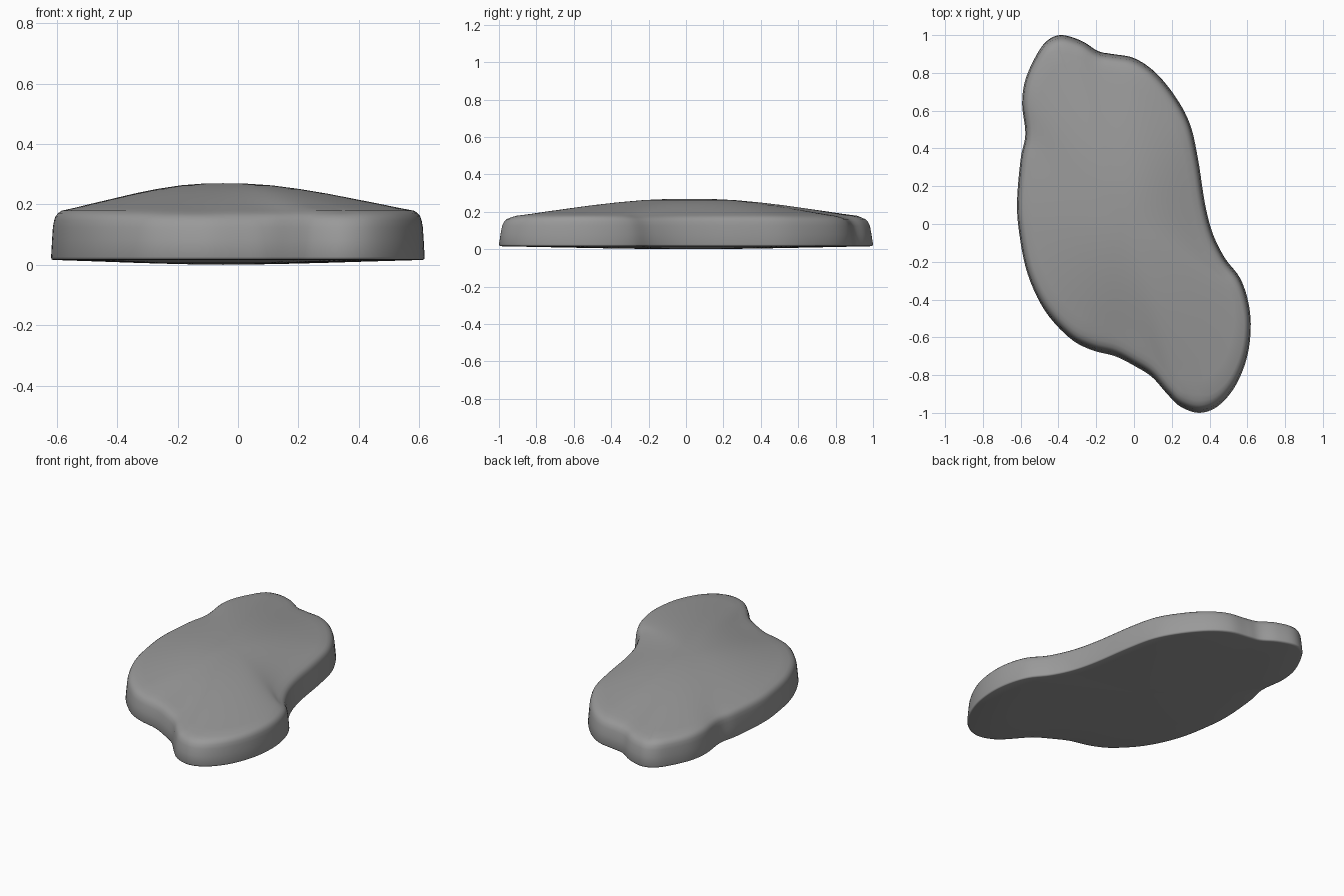
import bpy, bmesh
from mathutils import Vector

if "Cube" in bpy.data.objects:
    bpy.data.objects.remove(bpy.data.objects["Cube"])

# Outline of the slab seen from above, clockwise from the top lobe
OUTLINE = [(-.38, 1), (-.275, .968), (-.19, .915), (-.115, .9), (0, .878), (.11, .805),
           (.217, .677), (.296, .53), (.339, .344), (.376, .106), (.418, -.053),
           (.481, -.18), (.561, -.286), (.605, -.413), (.618, -.555), (.596, -.714),
           (.534, -.862), (.444, -.965), (.344, -1), (.243, -.965), (.175, -.899),
           (.095, -.81), (0, -.75), (-.1, -.7), (-.222, -.668), (-.339, -.605),
           (-.471, -.46), (-.563, -.265), (-.607, -.053), (-.619, .12), (-.6, .344),
           (-.575, .476), (-.592, .635), (-.574, .767), (-.513, .9), (-.455, .974)]
CENTRE = Vector((-.05, .02))


def smooth_loop(pts, steps):
    """Closed Catmull-Rom curve through the points."""
    p = [Vector(q) for q in pts]
    n, out = len(p), []
    for i in range(n):
        a, b, c, d = p[i - 1], p[i], p[(i + 1) % n], p[(i + 2) % n]
        for k in range(steps):
            t = k / steps
            out.append(.5 * (2 * b + (c - a) * t + (2 * a - 5 * b + 4 * c - d) * t * t
                             + (3 * b - a - 3 * c + d) * t ** 3))
    return out


def inset(loop, dist, lean=False):
    """Move the loop inward; lean makes the long ends slope more than the sides."""
    n, out = len(loop), []
    for i in range(n):
        t = (loop[(i + 2) % n] - loop[i - 2]).normalized()
        w = .5 + .9 * t.x * t.x if lean else 1
        out.append(loop[i] + Vector((t.y, -t.x)) * dist * w)
    return out


def relaxed(loop, times):
    n = len(loop)
    for _ in range(times):
        loop = [loop[i] * .5 + (loop[i - 1] + loop[(i + 1) % n]) * .25 for i in range(n)]
    return loop


def scaled(loop, s):
    return [CENTRE + (q - CENTRE) * s for q in loop]


base = smooth_loop(OUTLINE, 5)
rings = []
# Slightly bulged underside
under = inset(base, .012)
for s, z in [(.25, .002), (.5, .006), (.75, .011)]:
    rings.append((scaled(under, s), z))
# Side wall leaning inward to a rounded upper rim
for d, z in [(.012, .016), (.003, .018), (0, .026), (.006, .08), (.012, .125),
             (.02, .147), (.03, .161), (.047, .171), (.07, .179)]:
    rings.append((inset(base, d, True), z))
# Gently domed top, its rings getting rounder toward the middle
top = inset(base, .07, True)
for s, z, r in [(.92, .189, 6), (.82, .203, 20), (.7, .219, 45), (.57, .236, 80),
                (.43, .251, 120), (.28, .263, 160), (.13, .269, 200)]:
    rings.append((scaled(relaxed(top, r), s), z))

bm = bmesh.new()
loops = [[bm.verts.new((q.x, q.y, z)) for q in ring] for ring, z in rings]
n = len(base)
for lo, hi in zip(loops, loops[1:]):
    for i in range(n):
        j = (i + 1) % n
        bm.faces.new((lo[i], lo[j], hi[j], hi[i]))
for loop, z in ((loops[0], 0), (loops[-1], .27)):
    tip = bm.verts.new((CENTRE.x, CENTRE.y, z))
    for i in range(n):
        bm.faces.new((loop[i], loop[(i + 1) % n], tip))
bmesh.ops.recalc_face_normals(bm, faces=bm.faces[:])
for f in bm.faces:
    f.smooth = True

mesh = bpy.data.meshes.new("stone_slab")
bm.to_mesh(mesh)
bm.free()
slab = bpy.data.objects.new("stone_slab", mesh)
bpy.context.collection.objects.link(slab)

# Dark grey stone
stone = bpy.data.materials.new("dark_grey_stone")
stone.diffuse_color = (.32, .32, .32, 1)
stone.use_nodes = True
stone.node_tree.nodes["Principled BSDF"].inputs["Base Color"].default_value = stone.diffuse_color
mesh.materials.append(stone)
